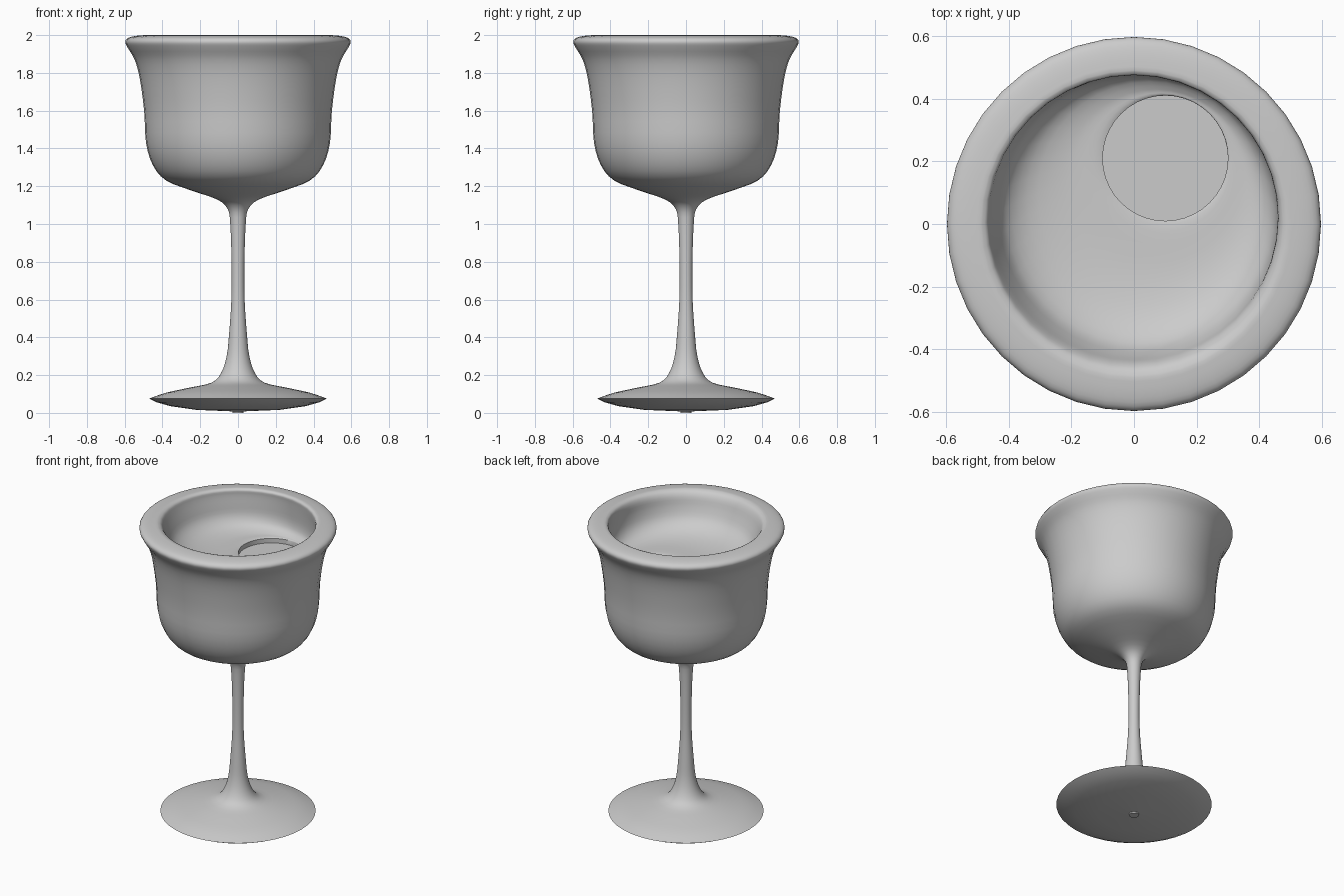
import bpy, bmesh, math
from mathutils import Vector

if "Cube" in bpy.data.objects:
    bpy.data.objects.remove(bpy.data.objects["Cube"])

SEG = 40

# Rings are (radius, z, centre x, centre y)
def ring(r, z, cx=0, cy=0):
    return Vector((r, z, cx, cy))

# Catmull-Rom refinement of a run of rings
def smooth(run, n=3):
    out = []
    for i in range(len(run) - 1):
        p0, p1, p2 = run[max(i - 1, 0)], run[i], run[i + 1]
        p3 = run[min(i + 2, len(run) - 1)]
        for k in range(n):
            t = k / n
            out.append(0.5 * (2 * p1 + (p2 - p0) * t
                              + (2 * p0 - 5 * p1 + 4 * p2 - p3) * t ** 2
                              + (3 * p1 - p0 - 3 * p2 + p3) * t ** 3))
    return out + [run[-1]]

# Underside of the foot
under = [ring(*p) for p in [(.03, 0), (.03, .008), (.22, .016), (.36, .036), (.43, .056), (.47, .076)]]

# Foot top, stem, bowl outside and rolled rim
outer = [ring(*p) for p in [
    (.47, .076), (.38, .107), (.25, .135), (.14, .16), (.09, .21), (.06, .3), (.047, .42),
    (.035, .6), (.034, .8), (.041, 1.0), (.055, 1.08), (.11, 1.13), (.24, 1.175), (.38, 1.23),
    (.45, 1.31), (.487, 1.43), (.497, 1.6), (.52, 1.77), (.547, 1.87), (.582, 1.93),
    (.597, 1.963), (.582, 1.985), (.54, 1.996), (.49, 2.0)]]

# Off-centre hollow
inner = [ring(*p) for p in [
    (.49, 2.0), (.47, 1.99, 0, .006), (.46, 1.96, 0, .018), (.45, 1.9, .01, .03),
    (.43, 1.83, .02, .05), (.38, 1.78, .04, .085), (.3, 1.755, .07, .13),
    (.22, 1.75, .09, .195), (.2, 1.745, .1, .21)]]
well = [ring(.2, 1.715, .1, .21)]

rings = under + smooth(outer)[1:] + smooth(inner)[1:] + well

bm = bmesh.new()
loops = []
for r, z, cx, cy in rings:
    loops.append([bm.verts.new((cx + r * math.cos(a), cy + r * math.sin(a), z))
                  for a in (2 * math.pi * i / SEG for i in range(SEG))])
for a, b in zip(loops, loops[1:]):
    for i in range(SEG):
        j = (i + 1) % SEG
        bm.faces.new((a[i], a[j], b[j], b[i]))
bm.faces.new(loops[0][::-1])
bm.faces.new(loops[-1])
bmesh.ops.recalc_face_normals(bm, faces=bm.faces[:])

mesh = bpy.data.meshes.new("goblet")
bm.to_mesh(mesh)
bm.free()
goblet = bpy.data.objects.new("goblet", mesh)
bpy.context.collection.objects.link(goblet)
bpy.context.view_layer.objects.active = goblet
goblet.select_set(True)
bpy.ops.object.shade_smooth_by_angle(angle=math.radians(40))
